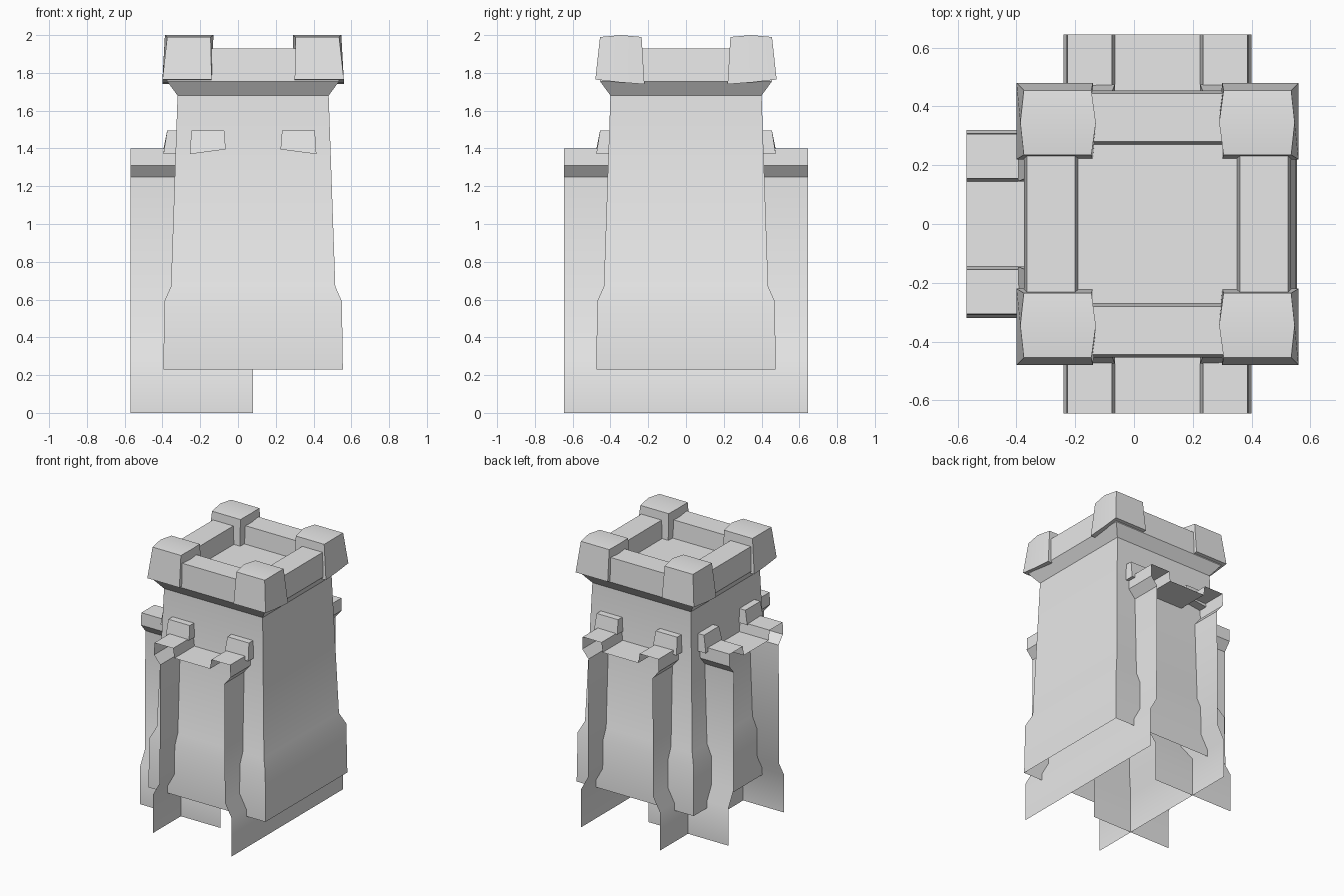
import bpy, math
from mathutils import Matrix

if "Cube" in bpy.data.objects:
    bpy.data.objects.remove(bpy.data.objects["Cube"])

CENTRE_X = 0.08

stone = bpy.data.materials.new("grey stone")
stone.use_nodes = True
stone.diffuse_color = (0.8, 0.8, 0.8, 1)
stone.node_tree.nodes["Principled BSDF"].inputs["Base Color"].default_value = (0.8, 0.8, 0.8, 1)


def add_part(name, verts, faces, turn=0, flip=(1, 1), smooth=True):
    """Make an object from local geometry, mirrored and turned about the tower axis."""
    mesh = bpy.data.meshes.new(name)
    if flip[0] * flip[1] < 0:
        faces = [f[::-1] for f in faces]
    mesh.from_pydata([(x * flip[0], y * flip[1], z) for x, y, z in verts], [], faces)
    mesh.transform(Matrix.Translation((CENTRE_X, 0, 0)) @ Matrix.Rotation(math.radians(turn), 4, 'Z'))
    mesh.materials.append(stone)
    obj = bpy.data.objects.new(name, mesh)
    bpy.context.collection.objects.link(obj)
    if smooth:
        bpy.ops.object.select_all(action='DESELECT')
        obj.select_set(True)
        bpy.context.view_layer.objects.active = obj
        bpy.ops.object.shade_smooth_by_angle(angle=math.radians(35))
    return obj


def loft(rings, closed):
    """Skin equal-length rows of points with quads."""
    n = len(rings[0])
    verts = [p for ring in rings for p in ring]
    faces = []
    for r in range(len(rings) - 1):
        for i in range(n if closed else n - 1):
            j = (i + 1) % n
            faces.append((r * n + i, r * n + j, (r + 1) * n + j, (r + 1) * n + i))
    return verts, faces


# Square tower: one profile up the outside, over the parapet, down to the roof floor
tower_profile = [(0.475, 0.23), (0.47, 0.59), (0.435, 0.67), (0.40, 1.68),
                 (0.455, 1.755), (0.445, 1.93), (0.28, 1.93), (0.27, 1.80)]
corners = [(-1, -1), (1, -1), (1, 1), (-1, 1)]
verts, faces = loft([[(h * a, h * b, z) for a, b in corners] for h, z in tower_profile], True)
faces.append(tuple(range(len(verts) - 4, len(verts))))
add_part("tower", verts, faces)

# Curtain walls: open-ended shells with a walkway between two parapets
half = [(0.32, 0), (0.32, 0.28), (0.265, 0.38), (0.26, 1.25), (0.31, 1.31),
        (0.307, 1.40), (0.155, 1.40), (0.145, 1.33)]
section = half + [(-x, z) for x, z in reversed(half)]


def add_wall(name, start, end, turn):
    rows = [[(x, y, z) for y in (start, end)] for x, z in section]
    add_part(name, *loft(rows, False), turn=turn)


add_wall("through_wall", -0.645, 0.645, 0)
add_wall("side_wall", 0, 0.65, 90)

# Corner merlons: slightly crowned blocks, three cross-sections deep
# each row: depth at bottom, depth at top, bottom z, top z, inner and outer top x
merlon_rows = [(0.48, 0.455, 1.765, 1.99, 0.225, 0.455),
               (0.35, 0.345, 1.75, 2.0, 0.21, 0.467),
               (0.22, 0.235, 1.74, 1.99, 0.225, 0.455)]
rows = [[(0.22, yb, zb), (0.48, yb, zb), (xo, yt, zt), (xi, yt, zt)]
        for yb, yt, zb, zt, xi, xo in merlon_rows]
verts, faces = loft(rows, True)
faces += [(3, 2, 1, 0), (8, 9, 10, 11)]
for side, sx in (("right", -1), ("left", 1)):
    for end, sy in (("front", -1), ("back", 1)):
        add_part(f"merlon_{end}_{side}", verts, [f[::-1] for f in faces], flip=(sx, sy))

# Small blocks where each wall parapet meets the tower
block_rows = [[(0.145, 0.38, 1.395), (0.335, 0.38, 1.37), (0.327, 0.38, 1.495), (0.153, 0.38, 1.495)],
              [(0.145, 0.475, 1.395), (0.335, 0.475, 1.37), (0.327, 0.455, 1.495), (0.153, 0.455, 1.495)]]
verts, faces = loft(block_rows, True)
faces = faces + [(3, 2, 1, 0), (4, 5, 6, 7)]
for place, turn in (("back", 0), ("side", 90), ("front", 180)):
    for number, s in ((1, 1), (2, -1)):
        # end caps and sides face outwards after the mirror
        add_part(f"{place}_wall_block_{number}", verts, [f for f in faces], turn=turn,
                 flip=(s, 1), smooth=False)

# Make the solid blocks' normals consistent
import bmesh
for obj in bpy.context.collection.objects:
    if obj.type == 'MESH' and ("block" in obj.name or "merlon" in obj.name):
        bm = bmesh.new()
        bm.from_mesh(obj.data)
        bmesh.ops.recalc_face_normals(bm, faces=bm.faces)
        bm.to_mesh(obj.data)
        bm.free()
